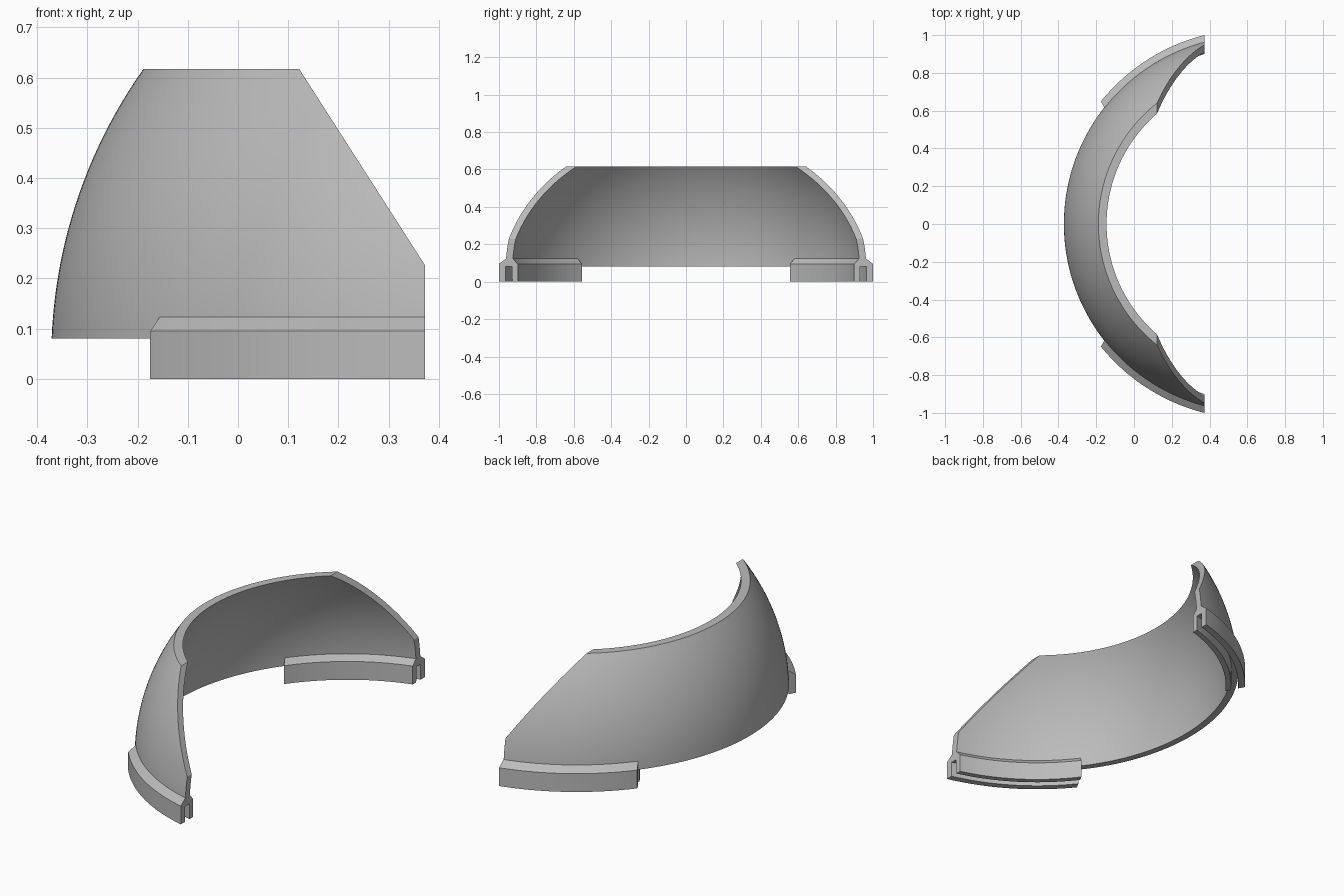
import bpy, bmesh, math
from mathutils import Vector

if "Cube" in bpy.data.objects:
    bpy.data.objects.remove(bpy.data.objects["Cube"], do_unlink=True)

CX = 0.627                # axis of the dome
CZ = 0.04                 # height of the dome centre
R_OUT, R_IN = 0.999, 0.964
BASE, TOP, END_X = 0.08, 0.617, 0.372

grey = bpy.data.materials.new("plain_grey")
grey.use_nodes = True
grey.diffuse_color = (0.5, 0.5, 0.5, 1)
grey.node_tree.nodes["Principled BSDF"].inputs["Base Color"].default_value = (0.5, 0.5, 0.5, 1)


def dome_radius(radius, z):
    return math.sqrt(radius ** 2 - (z - CZ) ** 2)


def swept_part(name, profile, start, stop, steps, cuts):
    """Sweep a closed (radius, z) profile about the axis, then trim and cap by planes."""
    bm = bmesh.new()
    rows = []
    for i in range(steps + 1):
        t = start + (stop - start) * i / steps
        rows.append([bm.verts.new((CX - r * math.cos(t), r * math.sin(t), z)) for r, z in profile])
    n = len(profile)
    for a, b in zip(rows, rows[1:]):
        for j in range(n):
            k = (j + 1) % n
            bm.faces.new((a[j], a[k], b[k], b[j]))
    for point, normal in cuts:
        geom = bm.verts[:] + bm.edges[:] + bm.faces[:]
        cut = bmesh.ops.bisect_plane(bm, geom=geom, dist=1e-6, plane_co=Vector(point),
                                     plane_no=Vector(normal), clear_outer=True)
        edges = [e for e in cut["geom_cut"] if isinstance(e, bmesh.types.BMEdge) and e.is_boundary]
        bmesh.ops.holes_fill(bm, edges=edges, sides=0)
    bmesh.ops.recalc_face_normals(bm, faces=bm.faces[:])
    mesh = bpy.data.meshes.new(name)
    bm.to_mesh(mesh)
    bm.free()
    mesh.materials.append(grey)
    obj = bpy.data.objects.new(name, mesh)
    bpy.context.collection.objects.link(obj)
    bpy.ops.object.select_all(action="DESELECT")
    obj.select_set(True)
    bpy.context.view_layer.objects.active = obj
    bpy.ops.object.shade_smooth_by_angle(angle=math.radians(25))
    return obj


# Curved dome shell with a vertical end and a sloping shoulder
heights = [BASE + (TOP - BASE) * i / 24 for i in range(25)]
shell = [(dome_radius(R_OUT, z), z) for z in heights]
shell += [(dome_radius(R_IN, z), z) for z in reversed(heights)]
end_cut = ((END_X, 0, 0), (1, 0, 0))
shoulder_cut = ((END_X, 0, 0.227), (0.39, 0, 0.25))
swept_part("dome_shell", shell, -1.45, 1.45, 128, [end_cut, shoulder_cut])

# Slotted clamp rails: an outer and an inner lip on each side of the shell foot
lip_top, lip_edge = 0.123, 0.095
outer_lip = [(0.998, 0), (1.032, 0), (1.032, lip_edge),
             (dome_radius(R_OUT, lip_top), lip_top), (0.982, 0.1), (0.997, 0.081)]
inner_lip = [(0.963, 0), (0.935, 0), (0.935, lip_edge),
             (dome_radius(R_IN, lip_top), lip_top), (0.978, 0.1), (0.965, 0.081)]
for side, s in (("right", -1), ("left", 1)):
    label = "back" if s > 0 else "front"
    inner_end = ((-0.175, 0.65 * s, 0), (-0.095, -0.05 * s, 0))
    for lip, profile in (("outer", outer_lip), ("inner", inner_lip)):
        swept_part(f"{label}_{lip}_rail", profile, 0.5 * s, 1.45 * s, 48, [end_cut, inner_end])
